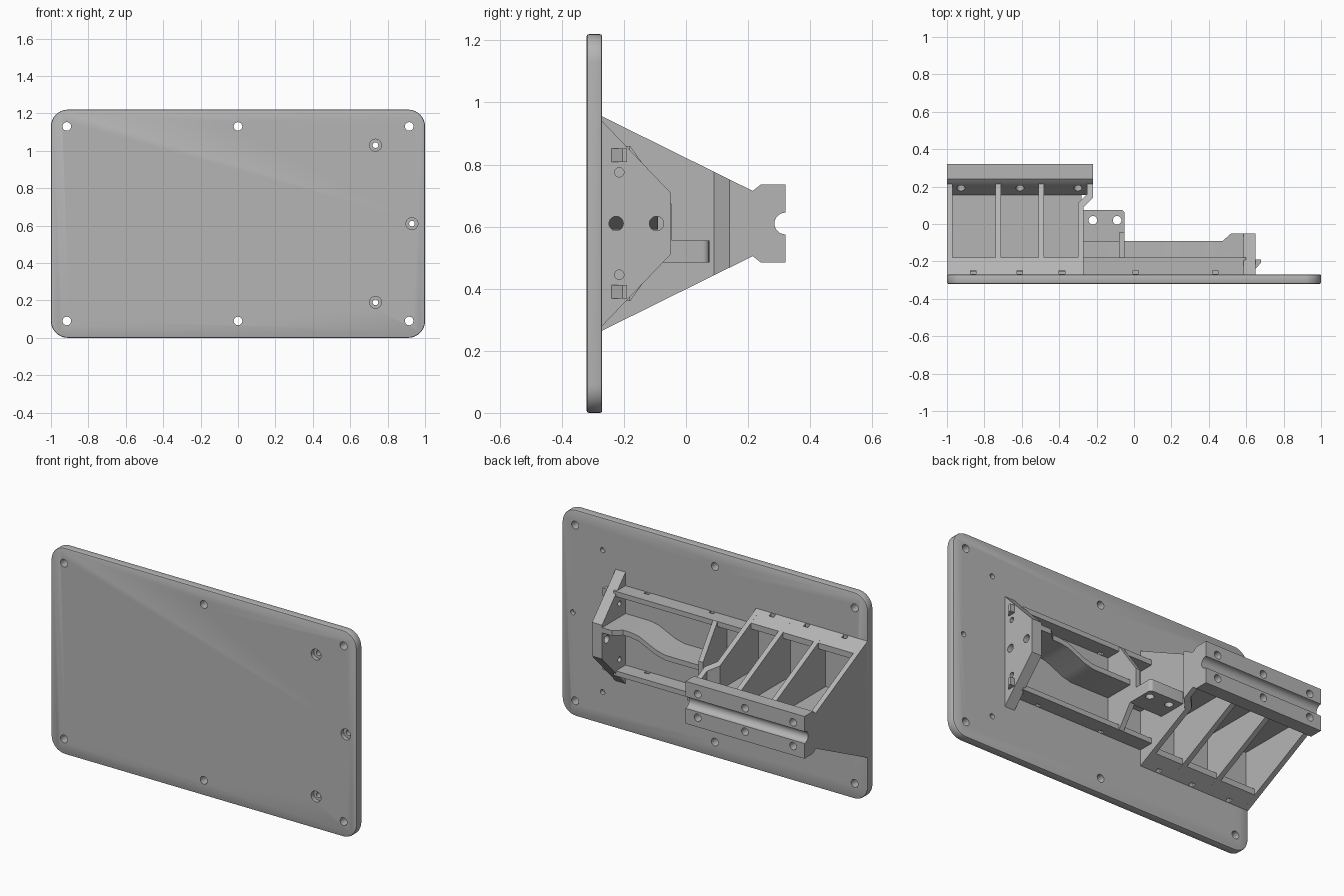
import bpy, bmesh, math
from mathutils import Vector

if "Cube" in bpy.data.objects:
    bpy.data.objects.remove(bpy.data.objects["Cube"], do_unlink=True)

GREY = 0.46
mat = bpy.data.materials.new("mid_grey")
mat.use_nodes = True
mat.diffuse_color = (GREY, GREY, GREY, 1)
mat.node_tree.nodes["Principled BSDF"].inputs["Base Color"].default_value = (GREY, GREY, GREY, 1)

MID = 0.61      # height of the symmetry plane
BACK = -0.27    # rear face of the plate


def prism(name, outline, axis, lo, hi):
    """Extrude a 2D outline along an axis: x takes (y,z), y takes (x,z), z takes (x,y)."""
    place = {"x": lambda p, t: (t, p[0], p[1]),
             "y": lambda p, t: (p[0], t, p[1]),
             "z": lambda p, t: (p[0], p[1], t)}[axis]
    bm = bmesh.new()
    a = [bm.verts.new(place(p, lo)) for p in outline]
    b = [bm.verts.new(place(p, hi)) for p in outline]
    bm.faces.new(a)
    bm.faces.new(b[::-1])
    for i in range(len(a)):
        j = (i + 1) % len(a)
        bm.faces.new((a[i], b[i], b[j], a[j]))
    bmesh.ops.recalc_face_normals(bm, faces=bm.faces)
    mesh = bpy.data.meshes.new(name)
    bm.to_mesh(mesh)
    bm.free()
    mesh.materials.append(mat)
    ob = bpy.data.objects.new(name, mesh)
    bpy.context.collection.objects.link(ob)
    return ob


def box(name, x, y, z):
    return prism(name, [(x[0], y[0]), (x[1], y[0]), (x[1], y[1]), (x[0], y[1])], "z", *z)


def arc(cx, cy, r, start, end, n=8):
    return [(cx + r * math.cos(math.radians(start + (end - start) * i / n)),
             cy + r * math.sin(math.radians(start + (end - start) * i / n))) for i in range(n + 1)]


def rod(axis, u, v, r, lo, hi):
    return prism("cutter", arc(u, v, r, 0, 360, 24)[:-1], axis, lo, hi)


def mirrored(half):
    """Close an upper (y,z) half outline with its mirror image below the middle."""
    return half + [(y, 2 * MID - z) for y, z in reversed(half)]


def select(ob):
    bpy.ops.object.select_all(action="DESELECT")
    ob.select_set(True)
    bpy.context.view_layer.objects.active = ob


def combine(ob, others, operation="DIFFERENCE"):
    for other in others:
        select(ob)
        mod = ob.modifiers.new("cut", "BOOLEAN")
        mod.operation, mod.object, mod.solver = operation, other, "EXACT"
        bpy.ops.object.modifier_apply(modifier=mod.name)
        bpy.data.objects.remove(other, do_unlink=True)
    return ob


def smooth(ob):
    select(ob)
    bpy.ops.object.shade_smooth_by_angle(angle=math.radians(30))


# Mounting plate with rounded corners, softened rim and screw holes
R, H = 0.09, 1.22
rim = (arc(1 - R, H - R, R, 0, 90) + arc(R - 1, H - R, R, 90, 180)
       + arc(R - 1, R, R, 180, 270) + arc(1 - R, R, R, 270, 360))
plate = prism("mounting_plate", rim, "y", -0.32, BACK)
select(plate)
bev = plate.modifiers.new("rim", "BEVEL")
bev.width, bev.segments, bev.angle_limit = 0.007, 2, math.radians(40)
bpy.ops.object.modifier_apply(modifier=bev.name)
cutters = [rod("y", x, z, 0.023, -0.4, -0.2) for x in (-0.915, 0, 0.915) for z in (0.09, 1.13)]
for x, z in ((0.735, 1.03), (0.93, MID), (0.735, 0.19)):
    cutters += [rod("y", x, z, 0.015, -0.4, -0.2), rod("y", x, z, 0.032, -0.4, -0.295)]
smooth(combine(plate, cutters))

# Tall ribs of the rail support
rib_outline = mirrored([(BACK, 0.955), (0.215, 0.715)])
for i, x in enumerate((-1, -0.74, -0.51)):
    prism(f"support_rib_{i + 1}", rib_outline, "x", x, x + 0.03)
flared = prism("support_rib_flared", rib_outline, "x", -0.4, -0.1)
combine(flared, [prism("cutter", [(-0.30, -0.3), (-0.27, -0.3), (-0.27, 0.09), (-0.22, 0.14),
                                  (-0.22, 0.3), (-0.25, 0.3), (-0.25, 0.16), (-0.30, 0.11)],
                       "z", 0, H)], "INTERSECT")

# Support web, pocket floor and sloping foot walls
box("support_web", (-0.99, -0.28), (BACK, 0.18), (0.595, 0.625))
box("support_floor", (-0.99, -0.28), (BACK, -0.25), (0.3, 0.92))
foot = [(BACK, 0.955), (-0.18, 0.91), (-0.18, 0.875), (BACK, 0.875)]
for name, sign in (("upper", 1), ("lower", -1)):
    outline = [(y, MID + sign * (z - MID)) for y, z in foot]
    wall = prism(f"support_foot_{name}", outline, "x", -0.995, -0.275)
    combine(wall, [box("cutter", (x - 0.015, x + 0.015), (-0.268, -0.248), (0.2, 1.1))
                   for x in (-0.86, -0.61, -0.385)])

# Grooved rail with a sloping back and two rows of screw holes
groove = arc(0.32, MID, 0.035, 90, 270, 16)
half = [(0.155, 0.625), (0.215, 0.715), (0.24, 0.735), (0.32, 0.735)]
rail = prism("grooved_rail", half + groove + [(y, 2 * MID - z) for y, z in reversed(half)],
             "x", -1, -0.22)
combine(rail, [rod("y", x, z, 0.022, 0, 0.4) for x in (-0.925, MID * -1, -0.3) for z in (0.54, 0.68)])
smooth(rail)

# Long side walls of the arm, with drain notches
for name, z in (("upper", 0.83), ("lower", 0.36)):
    wall = box(f"arm_wall_{name}", (-0.275, 0.6), (BACK, -0.18), (z, z + 0.03))
    combine(wall, [box("cutter", (x - 0.015, x + 0.015), (-0.268, -0.248), (0.2, 1.1))
                   for x in (0.01, 0.435)])

# Jogged arm web that steps up beside the end bolts
top = [(-0.28, 0.62), (0.2, 0.62), (0.26, 0.635), (0.37, 0.685), (0.43, 0.695), (0.6, 0.695)]
web = prism("arm_web", top + [(x, z - 0.03) for x, z in reversed(top)], "y", -0.3, 0)
combine(web, [prism("cutter", [(-0.275, BACK), (0.595, BACK), (0.595, -0.05), (0.52, -0.05),
                               (0.475, -0.09), (-0.275, -0.09)], "z", 0, H)], "INTERSECT")
smooth(web)

# Cross rib and drilled bracket beside the support
prism("cross_rib", mirrored([(BACK, 0.86), (-0.18, 0.86), (-0.045, 0.67)]), "x", -0.08, -0.05)
flange = [(-0.275, -0.1), (-0.05, -0.1)] + arc(-0.07, 0.055, 0.02, 0, 90, 4) + [(-0.275, 0.075)]
bracket = prism("drilled_bracket", flange, "z", 0.485, 0.555)
combine(bracket, [rod("z", x, 0.02, 0.023, 0.3, 0.7) for x in (-0.22, -0.09)])
smooth(bracket)

# End plate with bolt holes
end = prism("end_plate", mirrored([(BACK, 0.94), (-0.05, 0.71)]), "x", 0.585, 0.65)
combine(end, [rod("x", y, z, r, 0.5, 0.8) for y, z, r in
              ((-0.225, MID, 0.023), (-0.095, MID, 0.023), (-0.215, 0.775, 0.015), (-0.215, 0.445, 0.015))])
smooth(end)

# Snap hooks on the end plate
for name, z in (("upper", 0.83), ("lower", 0.39)):
    prism(f"snap_hook_{name}", [(0.64, -0.24), (0.65, -0.24), (0.68, -0.205), (0.68, -0.19), (0.64, -0.19)],
          "z", z - 0.022, z + 0.022)
